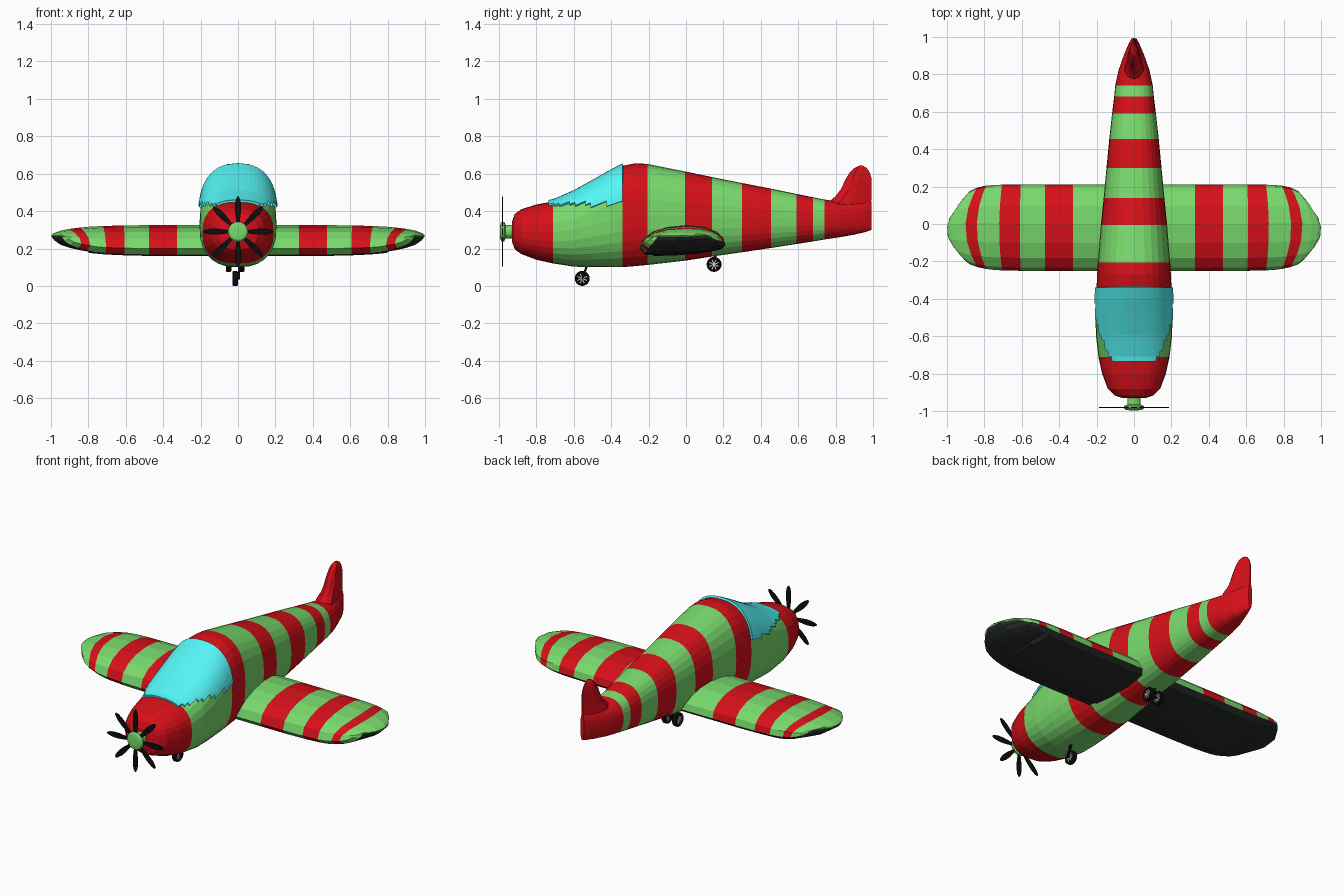
import bpy, bmesh
from math import sin, cos, pi
from mathutils import Matrix, Vector

if "Cube" in bpy.data.objects:
    bpy.data.objects.remove(bpy.data.objects["Cube"])


def material(name, rgb):
    m = bpy.data.materials.new(name)
    m.diffuse_color = (*rgb, 1)
    m.use_nodes = True
    m.node_tree.nodes["Principled BSDF"].inputs["Base Color"].default_value = m.diffuse_color
    return m


GREEN = material("green", (0.19, 0.70, 0.15))
RED = material("red", (0.68, 0.005, 0.01))
CYAN = material("glass_cyan", (0.09, 0.92, 0.92))
DARK = material("dark_grey", (0.02, 0.022, 0.022))
BLACK = material("black", (0.004, 0.004, 0.004))
SILVER = material("silver", (0.55, 0.55, 0.55))


def finish(name, bm, mats):
    me = bpy.data.meshes.new(name)
    bm.to_mesh(me)
    bm.free()
    for m in mats:
        me.materials.append(m)
    ob = bpy.data.objects.new(name, me)
    bpy.context.collection.objects.link(ob)
    return ob


def loft(rings, pick=lambda i, j: 0, caps=(True, True), keep=None):
    """Skin closed rings of points; pick gives the material of face (ring i, side j)."""
    bm = bmesh.new()
    rows = [[bm.verts.new(p) for p in r] for r in rings]
    n = len(rows[0])
    for i in range(len(rows) - 1):
        for j in range(n):
            k = (j + 1) % n
            quad = (rows[i][j], rows[i][k], rows[i + 1][k], rows[i + 1][j])
            if keep and not keep(sum((v.co for v in quad), Vector()) / 4):
                continue
            bm.faces.new(quad).material_index = pick(i, j)
    for end, row, i in ((caps[0], rows[0], 0), (caps[1], rows[-1], len(rows) - 2)):
        if end:
            bm.faces.new(row).material_index = pick(i, 0)
    bmesh.ops.delete(bm, geom=[v for v in bm.verts if not v.link_faces], context='VERTS')
    bmesh.ops.recalc_face_normals(bm, faces=bm.faces)
    return bm


def lathe(name, profile, axis, centre, mat, sides=24):
    """Revolve (position, radius) pairs about the x or y axis."""
    rings = []
    for t, r in profile:
        ring = []
        for k in range(sides):
            a = 2 * pi * k / sides
            p = (t, r * cos(a), r * sin(a)) if axis == 'x' else (r * cos(a), t, r * sin(a))
            ring.append(Vector(p) + Vector(centre))
        rings.append(ring)
    return finish(name, loft(rings), [mat])


# Fuselage stations: y, bottom z, top z, half width
BODY = [(-.93, .235, .345, .06), (-.915, .195, .385, .105), (-.88, .17, .41, .14),
        (-.8, .14, .435, .17), (-.71, .12, .452, .19), (-.6, .103, .5, .203),
        (-.5, .1, .555, .206), (-.4, .1, .612, .204), (-.34, .1, .642, .2),
        (-.27, .106, .656, .197), (-.205, .112, .652, .193), (-.005, .135, .612, .177),
        (.14, .157, .582, .162), (.3, .18, .55, .147), (.455, .203, .52, .132),
        (.59, .224, .492, .117), (.68, .238, .474, .106), (.74, .248, .462, .1),
        (.82, .26, .45, .083), (.9, .274, .45, .055), (.96, .288, .45, .03),
        (.992, .3, .45, .012)]
RED_BANDS = [(-.93, -.71), (-.34, -.205), (-.005, .14), (.3, .455), (.59, .68), (.74, 1)]


def section(y, lo, hi, w, sides=28, grow=0.0):
    def sup(v):
        return (1 if v > 0 else -1) * abs(v) ** (2 / 2.45)
    c, h = (lo + hi) / 2, (hi - lo) / 2
    return [((w + grow) * sup(cos(a)), y, c + (h + grow) * sup(sin(a)))
            for a in (2 * pi * k / sides for k in range(sides))]


def body_at(y):
    for a, b in zip(BODY, BODY[1:]):
        if y <= b[0]:
            f = (y - a[0]) / (b[0] - a[0])
            return [p + (q - p) * f for p, q in zip(a, b)]


def band(i, j):
    mid = (BODY[i][0] + BODY[i + 1][0]) / 2
    return int(any(a < mid < b for a, b in RED_BANDS))


finish("fuselage", loft([section(*s) for s in BODY], band), [GREEN, RED])

# Canopy: shell over the hump, its lower edge left as steps
ys = [-.735 + .395 * k / 14 for k in range(15)]
bm = loft([section(*body_at(y), sides=56, grow=.012) for y in ys], caps=(False, False),
          keep=lambda c: c.z > .432 - .03 * (c.y + .34))
canopy = finish("canopy", bm, [CYAN])
mod = canopy.modifiers.new("thickness", 'SOLIDIFY')
mod.thickness = .012
mod.offset = -1

# Tail fin: z, front y, back y, half thickness
rings = []
for z, y0, y1, w in [(.36, .74, .988, .06), (.45, .765, .99, .05), (.48, .80, .992, .04),
                     (.52, .83, .993, .034), (.57, .853, .993, .029), (.605, .875, .983, .024),
                     (.63, .9, .967, .016), (.643, .925, .945, .005)]:
    outline = [(0, 0), (.08, .6), (.25, 1), (.5, .85), (.8, .4), (1, .12)]
    loop = outline + [(t, -x) for t, x in outline[:0:-1]]
    rings.append([(x * w, y0 + t * (y1 - y0), z) for t, x in loop])
finish("tail_fin", loft(rings), [RED])

# Wing: span position, tip bend, front y, back y, thickness factor
SPAN = [(0, 0, -.25, .21, 1), (.2, 0, -.25, .21, 1), (.325, 0, -.25, .21, 1),
        (.475, 0, -.25, .21, 1), (.61, .005, -.25, .21, .97), (.72, .015, -.248, .21, .92),
        (.78, .03, -.245, .208, .87), (.84, .05, -.24, .205, .78), (.9, .063, -.23, .195, .65),
        (.95, .072, -.215, .175, .48), (.985, .077, -.19, .14, .24), (1, .08, -.17, .11, .04)]
FOIL = [(-1, .2), (-.92, .25), (-.7, .289), (-.35, .315), (.1, .325), (.5, .316), (.8, .29),
        (.96, .255), (1, .215), (.9, .195), (.4, .18), (-.2, .168), (-.85, .166)]
rings = [[(s - bend * v * v, (y0 + y1) / 2 + v * (y1 - y0) / 2, .268 + (z - .268) * t)
          for v, z in FOIL] for s, bend, y0, y1, t in SPAN]


def wing_paint(i, j):
    return 2 if 8 <= j <= 11 else int(i in (2, 4, 7))


bm = loft(rings, wing_paint, caps=(False, True))
for grow, depth in ((.035, 0), (.008, .006)):   # underside panel
    if grow > .01:
        under = [f for f in bm.faces if f.material_index == 2 and f.normal.z < -.5
                 and f.calc_center_median().x < .84]
    bmesh.ops.inset_region(bm, faces=under, thickness=grow, depth=depth, use_boundary=False)
wing = finish("wing", bm, [GREEN, RED, DARK])
wing.modifiers.new("both_sides", 'MIRROR')

# Propeller hub and eight leaf-shaped blades
HUB = (0, 0, .29)
lathe("propeller_hub", [(-.995, .025), (-.992, .044), (-.984, .053), (-.972, .053),
                        (-.965, .036), (-.92, .036)], 'y', HUB, GREEN)
bm = bmesh.new()
half = [(.035, .007), (.07, .011), (.11, .016), (.145, .016), (.172, .011), (.187, .004)]
leaf = [(x, r) for r, x in half] + [(-x, r) for r, x in reversed(half)]
for k in range(8):
    turn = Matrix.Translation(HUB) @ Matrix.Rotation(k * pi / 4, 4, 'Y')
    bm.faces.new([bm.verts.new(turn @ Vector((x, -.98, r))) for x, r in leaf])
blades = finish("propeller_blades", bm, [BLACK])
mod = blades.modifiers.new("thickness", 'SOLIDIFY')
mod.thickness = .005
mod.offset = 0


def wheel(name, centre):
    # tyre with a dished side, then spokes and cap on both sides
    lathe(name + "_tyre", [(-.007, .006), (-.008, .028), (-.014, .030), (-.014, .036),
                           (-.009, .040), (.009, .040), (.014, .036), (.014, .030),
                           (.008, .028), (.007, .006)], 'x', centre, BLACK)
    bm = bmesh.new()
    for k in range(4):
        m = (Matrix.Translation(centre) @ Matrix.Rotation(k * pi / 4 + pi / 8, 4, 'X')
             @ Matrix.Diagonal((.022, .005, .060, 1)))
        bmesh.ops.create_cube(bm, size=1, matrix=m)
    finish(name + "_spokes", bm, [SILVER])
    lathe(name + "_cap", [(-.013, .007), (.013, .007)], 'x', centre, SILVER, 12)


def strut(name, a, b, width):
    a, b = Vector(a), Vector(b)
    bm = bmesh.new()
    m = (Matrix.Translation((a + b) / 2) @ (b - a).to_track_quat('Z', 'X').to_matrix().to_4x4()
         @ Matrix.Diagonal((width, width, (b - a).length, 1)))
    bmesh.ops.create_cube(bm, size=1, matrix=m)
    finish(name, bm, [BLACK])


# Single nose wheel and a rear pair on a short axle
wheel("nose_wheel", (-.015, -.555, .04))
strut("nose_strut", (.006, -.555, .04), (.006, -.525, .12), .012)
strut("nose_axle", (-.02, -.555, .04), (.01, -.555, .04), .01)
for side, x in (("left", -.05), ("right", .02)):
    wheel("rear_wheel_" + side, (x, .15, .115))
strut("rear_axle", (-.05, .15, .115), (.02, .15, .115), .01)
strut("rear_strut", (-.015, .15, .11), (-.015, .16, .19), .014)
